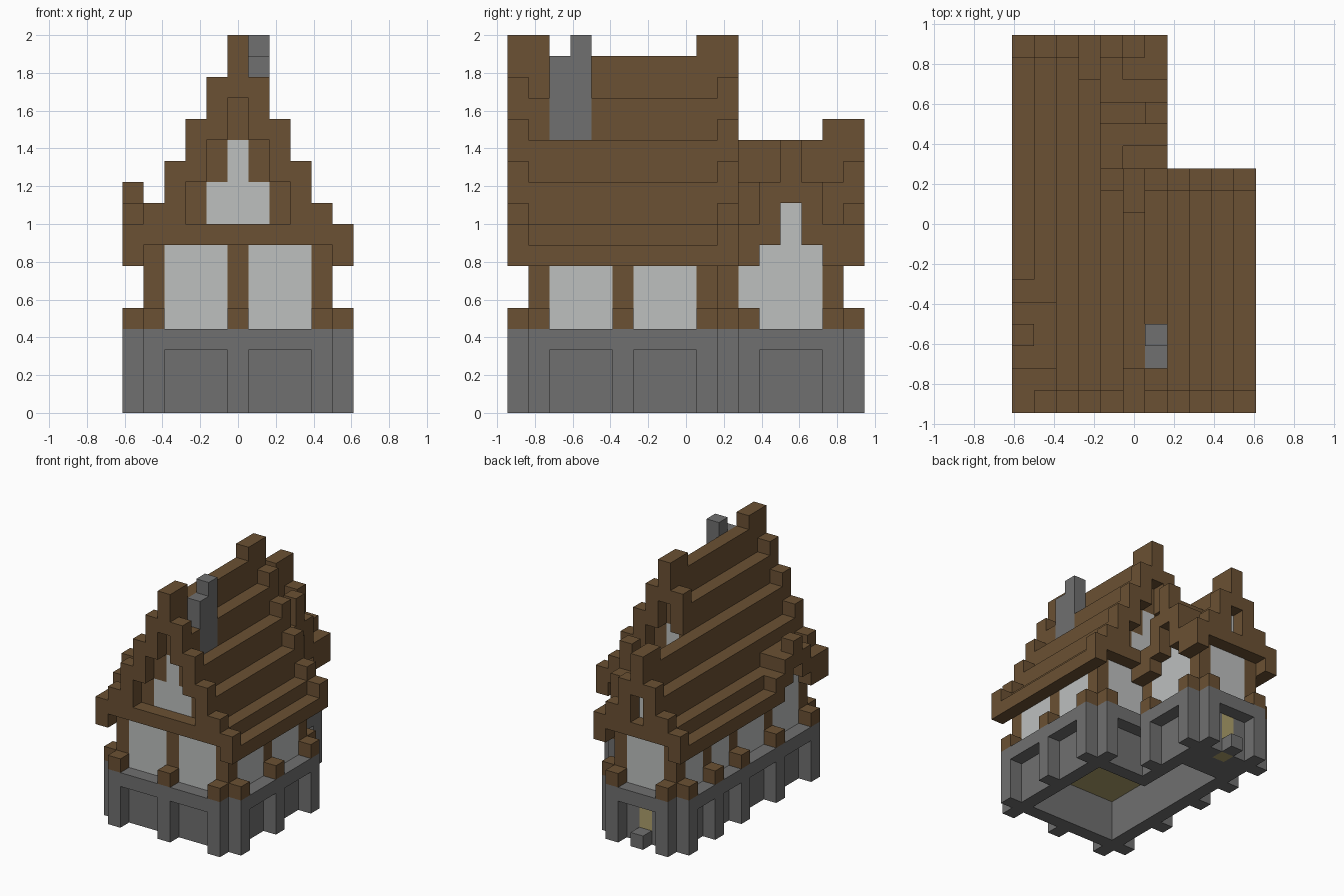
import bpy, bmesh
from mathutils import Vector

cube = bpy.data.objects.get("Cube")
if cube:
    bpy.data.objects.remove(cube)

U = 1 / 9                      # edge length of one block
NX, NY = 11, 17                # footprint in blocks
cells = {}                     # (x, y, z) -> part name


def span(r):
    return (r,) if isinstance(r, int) else range(r[0], r[1] + 1)


def fill(part, xs, ys, zs):
    for x in span(xs):
        for y in span(ys):
            for z in span(zs):
                cells[x, y, z] = part


def clear(xs, ys, zs):
    for x in span(xs):
        for y in span(ys):
            for z in span(zs):
                cells.pop((x, y, z), None)


def rake(d):
    """Bottom and top block of the gable trim, d blocks in from the eave."""
    return (7 + d, 8 + d) if d < 2 else (5 + 2 * d, 7 + 2 * d)


def gable(name, mid, half, ys, trim_ys):
    """Stepped roof with filled gable walls and raised end trim."""
    for x in range(mid - half, mid + half + 1):
        d = half - abs(x - mid)
        low, high = rake(d)
        if d > 0:
            fill("timber_walls", x, ys, (4, low))
        fill(name + "_roof", x, ys, (low, high - 1))
        for y in trim_ys:
            fill(name + "_gable_trim", x, y, (low, high))
    # ridge caps reach one block further in than the trim
    top = rake(half)[1]
    for y in trim_ys:
        inner = y + 1 if y < ys[0] else y - 1
        fill(name + "_gable_trim", mid, inner, top)
        fill(name + "_gable_trim", (mid - half + 2, mid + half - 2), y, 8)


def pillar(x, y):
    fill("stone_pillars", x, y, (0, 3))
    fill("pillar_caps", x, y, 4)


# Main house and rear wing
gable("main", 5, 5, (1, 9), (0, 10))
clear((0, 3), 10, (4, 17))
gable_cells = dict(cells)
gable("wing", 3, 3, (10, 15), (16,))
for key, part in gable_cells.items():
    if part == "main_gable_trim":
        cells[key] = part

# Stone base with a hollow underside and a plank floor
fill("stone_base", (1, 9), (1, 9), (0, 3))
fill("stone_base", (1, 5), (10, 15), (0, 3))
fill("plank_floor", (2, 8), (2, 8), 3)
fill("plank_floor", (2, 4), (9, 12), 3)
clear((2, 8), (2, 8), (0, 2))
clear((2, 4), (9, 12), (0, 2))

# Ledge around the top of the base
for xs, ys in (((1, 9), 0), (10, (1, 9)), (0, (1, 15)), ((1, 5), 16),
               ((6, 9), 10), (6, (10, 15))):
    fill("stone_ledge", xs, ys, 3)

# Pillars with timber caps
for x in (1, 5, 9):
    pillar(x, 0)
for y in (1, 5, 9):
    pillar(10, y)
for y in (1, 5, 9, 12, 15):
    pillar(0, y)
for x, y in ((9, 10), (6, 11), (6, 15), (1, 16), (5, 16)):
    pillar(x, y)

# Front and back windows
for y in (1, 9):
    fill("windows", (6, 8), y, (4, 7))
    fill("windows", (4, 6), y, (9, 10))
    fill("windows", 5, y, (11, 12))
fill("windows", (2, 4), 1, (4, 7))
fill("windows", (2, 4), 15, (4, 7))
fill("windows", 3, 15, (9, 10))

# Side windows
for y in (2, 6):
    for x in (1, 9):
        fill("windows", x, (y, y + 2), (4, 6))
for ys in ((10, 11), (13, 14)):
    fill("windows", 1, ys, (4, 6))

# Dormer on the right side of the main roof
clear(0, (2, 4), 7)
for y in (1, 5):
    fill("dormer", 0, y, (7, 8))
fill("dormer", (0, 1), (2, 4), (8, 9))
fill("dormer", 0, 3, 10)
clear(0, 3, 8)
fill("windows", 1, (2, 4), 7)
fill("windows", 1, 3, 8)

# Cross gable on the left side of the wing
clear(6, (12, 14), (4, 9))
fill("cross_gable", (5, 6), (12, 14), (8, 10))
fill("cross_gable", (4, 6), 13, 11)
fill("cross_gable", 6, 13, 12)
clear(6, 13, (8, 9))
for y in (11, 15):
    fill("cross_gable", 6, y, (7, 8))
fill("windows", 5, (11, 14), (4, 6))
fill("windows", 5, (12, 14), 7)
fill("windows", 5, 13, (8, 9))

# Chimney, door and doorstep
fill("chimney", 6, 2, (13, 16))
fill("chimney", 6, 3, (13, 17))
fill("door", 3, 15, (0, 2))
fill("doorstep", 3, 16, 0)


def material(name, colour):
    m = bpy.data.materials.new(name)
    m.use_nodes = True
    m.diffuse_color = (*colour, 1)
    m.node_tree.nodes["Principled BSDF"].inputs["Base Color"].default_value = (*colour, 1)
    return m


wood = material("brown_wood", (0.147, 0.082, 0.033))
stone = material("grey_stone", (0.162, 0.162, 0.162))
glass = material("pale_glass", (0.51, 0.525, 0.52))
plank = material("tan_plank", (0.42, 0.35, 0.15))
finish = {"stone_base": stone, "stone_ledge": stone, "stone_pillars": stone,
          "chimney": stone, "doorstep": stone, "windows": glass,
          "door": plank, "plank_floor": plank}


def build(part):
    """Skin the exposed sides of a part and merge its flat faces."""
    bm = bmesh.new()
    for cell in [c for c, p in cells.items() if p == part]:
        centre = Vector(cell) + Vector((0.5, 0.5, 0.5))
        for axis in range(3):
            for sign in (-1, 1):
                n = Vector((0, 0, 0))
                n[axis] = sign
                if tuple(int(a + b) for a, b in zip(cell, n)) in cells:
                    continue
                u, v = Vector((0, 0, 0)), Vector((0, 0, 0))
                u[(axis + 1) % 3] = 0.5
                v[(axis + 2) % 3] = 0.5 * sign
                mid = centre + n / 2
                corners = (mid - u - v, mid + u - v, mid + u + v, mid - u + v)
                bm.faces.new([bm.verts.new(
                    ((p.x - NX / 2) * U, (p.y - NY / 2) * U, p.z * U)) for p in corners])
    bmesh.ops.remove_doubles(bm, verts=bm.verts, dist=0.001)
    bmesh.ops.dissolve_limit(bm, angle_limit=0.01, verts=bm.verts, edges=bm.edges)
    mesh = bpy.data.meshes.new(part)
    bm.to_mesh(mesh)
    bm.free()
    mesh.materials.append(finish.get(part, wood))
    bpy.context.collection.objects.link(bpy.data.objects.new(part, mesh))


for part in sorted(set(cells.values())):
    build(part)
